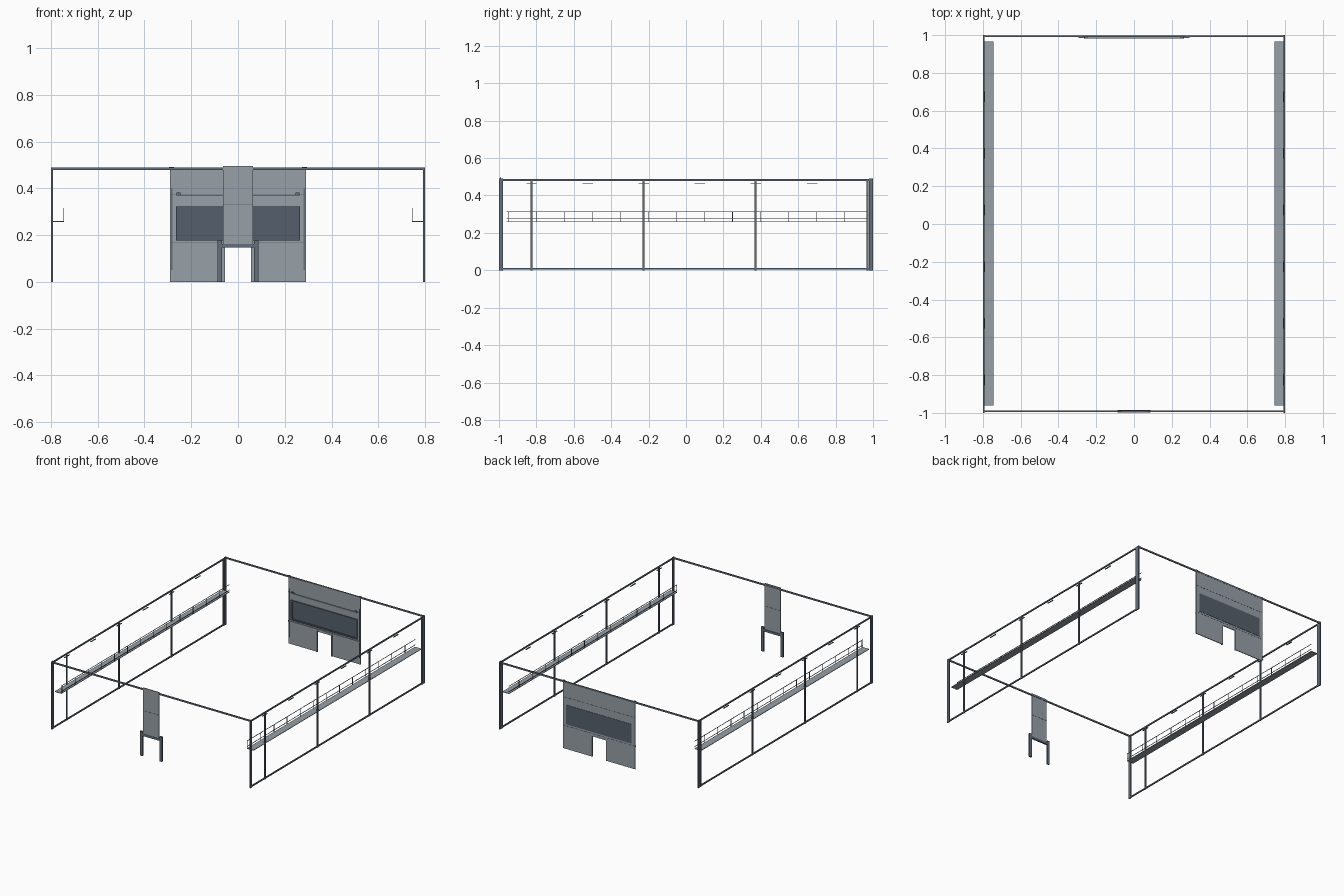
import bpy
import bmesh
from mathutils import Matrix, Vector

cube = bpy.data.objects.get("Cube")
if cube:
    bpy.data.objects.remove(cube, do_unlink=True)


def material(name, rgb):
    m = bpy.data.materials.new(name)
    m.use_nodes = True
    m.diffuse_color = (*rgb, 1)
    m.node_tree.nodes["Principled BSDF"].inputs["Base Color"].default_value = (*rgb, 1)
    return m


STEEL = material("steel_blue_grey", (0.13, 0.16, 0.20))
PANEL = material("light_grey_panel", (0.31, 0.35, 0.39))
GLASS = material("dark_slate", (0.09, 0.115, 0.15))
TEAL = material("teal_lamp", (0.05, 0.22, 0.19))


def finish(name, bm, mat):
    bmesh.ops.recalc_face_normals(bm, faces=bm.faces)
    mesh = bpy.data.meshes.new(name)
    bm.to_mesh(mesh)
    bm.free()
    mesh.materials.append(mat)
    obj = bpy.data.objects.new(name, mesh)
    bpy.context.collection.objects.link(obj)
    return obj


def boxes(name, mat, spans):
    """One object made of boxes, each given as (x0, x1, y0, y1, z0, z1)."""
    bm = bmesh.new()
    for x0, x1, y0, y1, z0, z1 in spans:
        mid = Vector((x0 + x1, y0 + y1, z0 + z1)) / 2
        size = Matrix.Diagonal((x1 - x0, y1 - y0, z1 - z0, 1))
        bmesh.ops.create_cube(bm, size=1, matrix=Matrix.Translation(mid) @ size)
    return finish(name, bm, mat)


def both(spans):
    """The spans together with their mirror images across x = 0."""
    return spans + [(-b, -a, *rest) for a, b, *rest in spans]


SIDE, EDGE, TOP = 0.791, 0.799, 0.49
BACK = 0.99

# Outer frame
boxes("corner_posts", STEEL, both([(SIDE, EDGE, -1, -0.979, 0, TOP),
                                   (SIDE, EDGE, 0.979, 1, 0, TOP)]))
boxes("side_posts", STEEL, both([(SIDE, EDGE, y - 0.005, y + 0.005, 0, TOP - 0.01)
                                 for y in (-0.826, -0.227, 0.372, 0.971)]))
boxes("side_rails", STEEL, both([(SIDE, EDGE, -0.98, 0.98, z, z + 0.009)
                                 for z in (0.003, 0.478)]))
boxes("end_rails", STEEL, [(-SIDE, SIDE, y, y + 0.007, 0.478, 0.489)
                           for y in (-0.994, BACK)])

# Side walkways with railings on the inner edge
boxes("walkways", PANEL, both([(0.744, SIDE + 0.006, -0.96, 0.965, 0.257, 0.261)]))
posts = [(0.743, 0.746, -0.953 + 0.15 * i, -0.95 + 0.15 * i, 0.26, 0.315)
         for i in range(13) if i < 13 and -0.95 + 0.15 * i < 0.96]
rails = [(0.743, 0.746, -0.96, 0.965, z, z + 0.003) for z in (0.273, 0.312)]
boxes("walkway_railings", STEEL, both(posts + rails))

# Small lamps under the top side rails
boxes("side_lamps", TEAL, both([(SIDE - 0.001, EDGE - 0.002, y - 0.028, y + 0.028, 0.463, 0.467)
                                for y in [-0.826 + 0.3 * i for i in range(6)]]))

# Front entrance: hanging panel above a portal
boxes("front_panel", PANEL, [(-0.065, 0.065, -0.995, -0.989, 0.16, 0.331),
                             (-0.065, 0.065, -0.995, -0.989, 0.331, 0.496)])
boxes("front_panel_seam", STEEL, [(-0.065, 0.065, -0.996, -0.988, 0.33, 0.332)])
boxes("portal_legs", STEEL, both([(0.068, 0.088, -0.997, -0.985, 0, 0.178)]))
boxes("portal_crossbar", STEEL, [(-0.068, 0.068, -0.997, -0.985, 0.147, 0.163)])

# Back wall with a doorway notch
half = [(0.055, 0.147), (0.055, 0), (0.29, 0), (0.29, 0.484)]
outline = half + [(-x, z) for x, z in reversed(half)]
bm = bmesh.new()
face = bm.faces.new([bm.verts.new((x, BACK, z)) for x, z in outline])
solid = bmesh.ops.extrude_face_region(bm, geom=[face])
bmesh.ops.translate(bm, vec=(0, 0.006, 0),
                    verts=[v for v in solid["geom"] if isinstance(v, bmesh.types.BMVert)])
finish("back_wall", bm, PANEL)

# Wide window and its raised inside frame
boxes("back_window", GLASS, [(-0.262, 0.262, BACK - 0.002, BACK + 0.008, 0.18, 0.32)])
boxes("window_frame", GLASS,
      both([(0.254, 0.266, 0.982, BACK, 0.178, 0.322)])
      + [(-0.266, 0.266, 0.982, BACK, z, z + 0.01) for z in (0.178, 0.312)])

# Ledges, seams, rods and door jambs on the back wall
boxes("wall_ledges", PANEL, [(-0.262, 0.262, 0.983, BACK, 0.367, 0.372),
                             (-0.29, 0.29, 0.985, BACK, 0.158, 0.167)])
boxes("wall_seams", STEEL, [(-0.29, 0.29, BACK - 0.001, BACK + 0.007, z, z + 0.002)
                            for z in (0.166, 0.372)])
boxes("wall_rods", STEEL, both([(0.281, 0.286, 0.984, BACK, 0.05, 0.4)]))
boxes("rod_brackets", STEEL, both([(0.245, 0.262, 0.982, BACK, 0.372, 0.382),
                                   (0.274, 0.294, 0.986, 0.998, 0.482, 0.492)]))
boxes("door_jambs", PANEL, both([(0.055, 0.064, 0.984, BACK, 0, 0.158)]))
